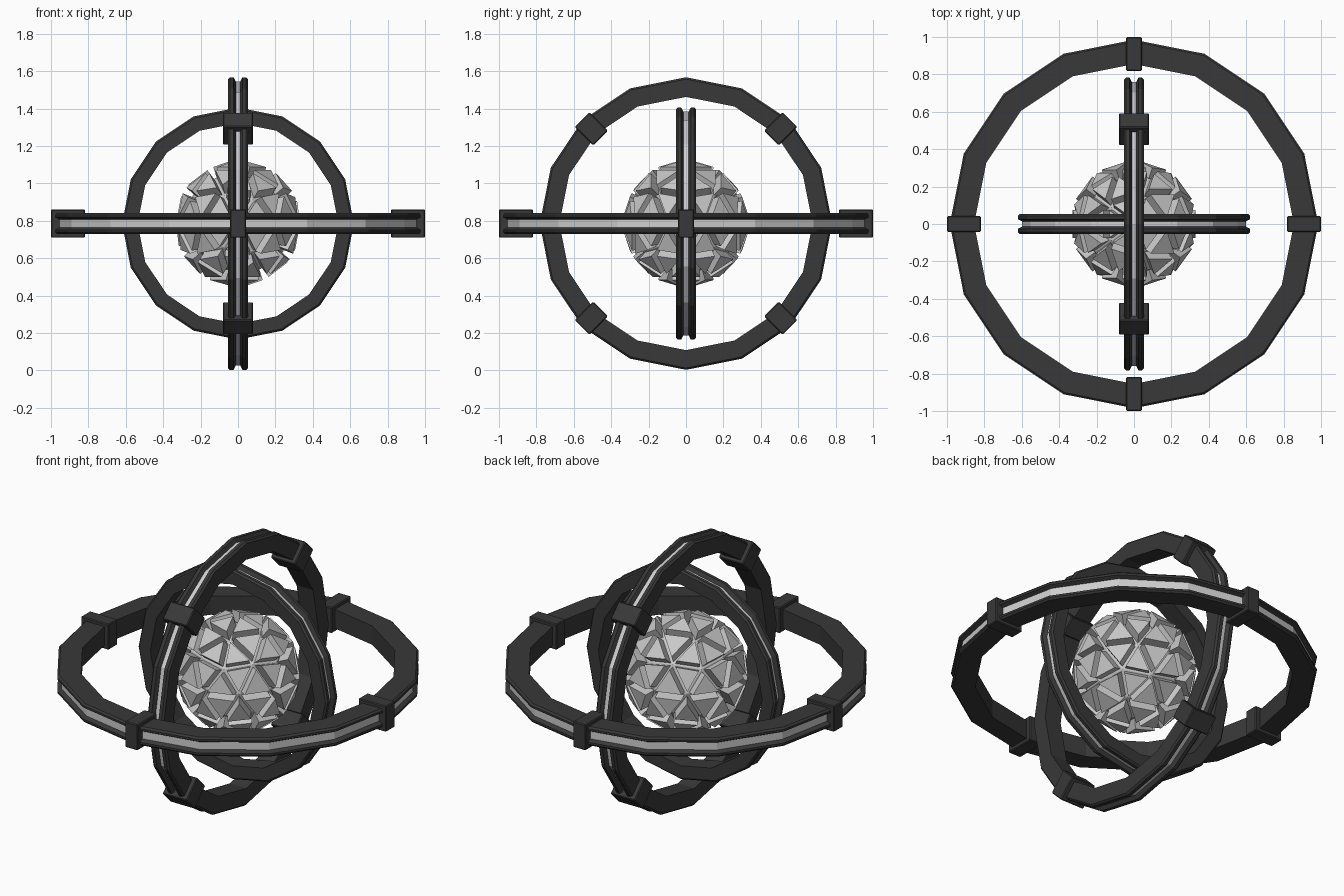
import bpy, bmesh, math
from mathutils import Matrix, Vector

cube = bpy.data.objects.get("Cube")
if cube:
    bpy.data.objects.remove(cube)

CENTRE = Matrix.Translation((0, 0, 0.785))


def material(name, value):
    m = bpy.data.materials.new(name)
    m.use_nodes = True
    colour = (value, value, value, 1)
    m.diffuse_color = colour
    m.node_tree.nodes["Principled BSDF"].inputs["Base Color"].default_value = colour
    return m


dark = material("dark metal", 0.04)
light = material("light strip", 0.62)
silver = material("silver core", 0.58)


def finish(bm, name, mats, matrix):
    bmesh.ops.recalc_face_normals(bm, faces=bm.faces)
    mesh = bpy.data.meshes.new(name)
    bm.to_mesh(mesh)
    bm.free()
    for m in mats:
        mesh.materials.append(m)
    ob = bpy.data.objects.new(name, mesh)
    ob.matrix_world = matrix
    bpy.context.collection.objects.link(ob)
    return ob


def ring(name, outer, inner, half, strip, turn, sides=16):
    """Faceted hoop with a channel around its rim and a light channel floor."""
    c, depth = 0.01, 0.022
    right = [(inner, half), (outer - c, half), (outer, half - c),
             (outer, strip + 0.012), (outer - depth, strip)]
    profile = right + [(r, -w) for r, w in reversed(right)]
    floor = len(right) - 1
    bm = bmesh.new()
    loops = []
    for i in range(sides):
        a = math.tau * i / sides
        loops.append([bm.verts.new((r * math.cos(a), r * math.sin(a), w)) for r, w in profile])
    n = len(profile)
    for i in range(sides):
        p, q = loops[i], loops[(i + 1) % sides]
        for j in range(n):
            k = (j + 1) % n
            f = bm.faces.new((p[j], q[j], q[k], p[k]))
            f.material_index = int(j == floor)
    return finish(bm, name, [dark, light], CENTRE @ turn)


def clamps(name, radius, size, start, turn):
    """Four bevelled collars spaced evenly around a hoop."""
    for i in range(4):
        bm = bmesh.new()
        bmesh.ops.create_cube(bm, size=1)
        bmesh.ops.scale(bm, vec=Vector(size), verts=bm.verts)
        bmesh.ops.bevel(bm, geom=bm.edges[:], offset=0.005, segments=1, affect='EDGES')
        spin = Matrix.Rotation(start + i * math.pi / 2, 4, 'Z')
        finish(bm, f"{name}_{i + 1}", [dark],
               CENTRE @ turn @ spin @ Matrix.Translation((radius, 0, 0)))


# Three nested hoops, each in its own plane
flat = Matrix.Identity(4)
about_y = Matrix.Rotation(math.pi / 2, 4, 'Y')
about_x = Matrix.Rotation(math.pi / 2, 4, 'X')
ring("outer_ring", 0.985, 0.855, 0.056, 0.022, flat)
ring("middle_ring", 0.782, 0.677, 0.054, 0.012, about_y)
ring("inner_ring", 0.62, 0.537, 0.054, 0.014, about_x)

# Collars on the two larger hoops
clamps("outer_clamp", 0.909, (0.182, 0.084, 0.152), 0, flat)
clamps("middle_clamp", 0.716, (0.14, 0.11, 0.16), math.pi / 4, about_y)

# Core ball with a raised block on every triangle
bm = bmesh.new()
bmesh.ops.create_icosphere(bm, subdivisions=2, radius=0.285)
panels = bm.faces[:]
bmesh.ops.inset_individual(bm, faces=panels, thickness=0.016)
blocks = bmesh.ops.extrude_discrete_faces(bm, faces=panels)["faces"]
for f in blocks:
    bmesh.ops.translate(bm, verts=f.verts, vec=f.calc_center_median().normalized() * 0.06)
finish(bm, "core_ball", [silver], CENTRE)
